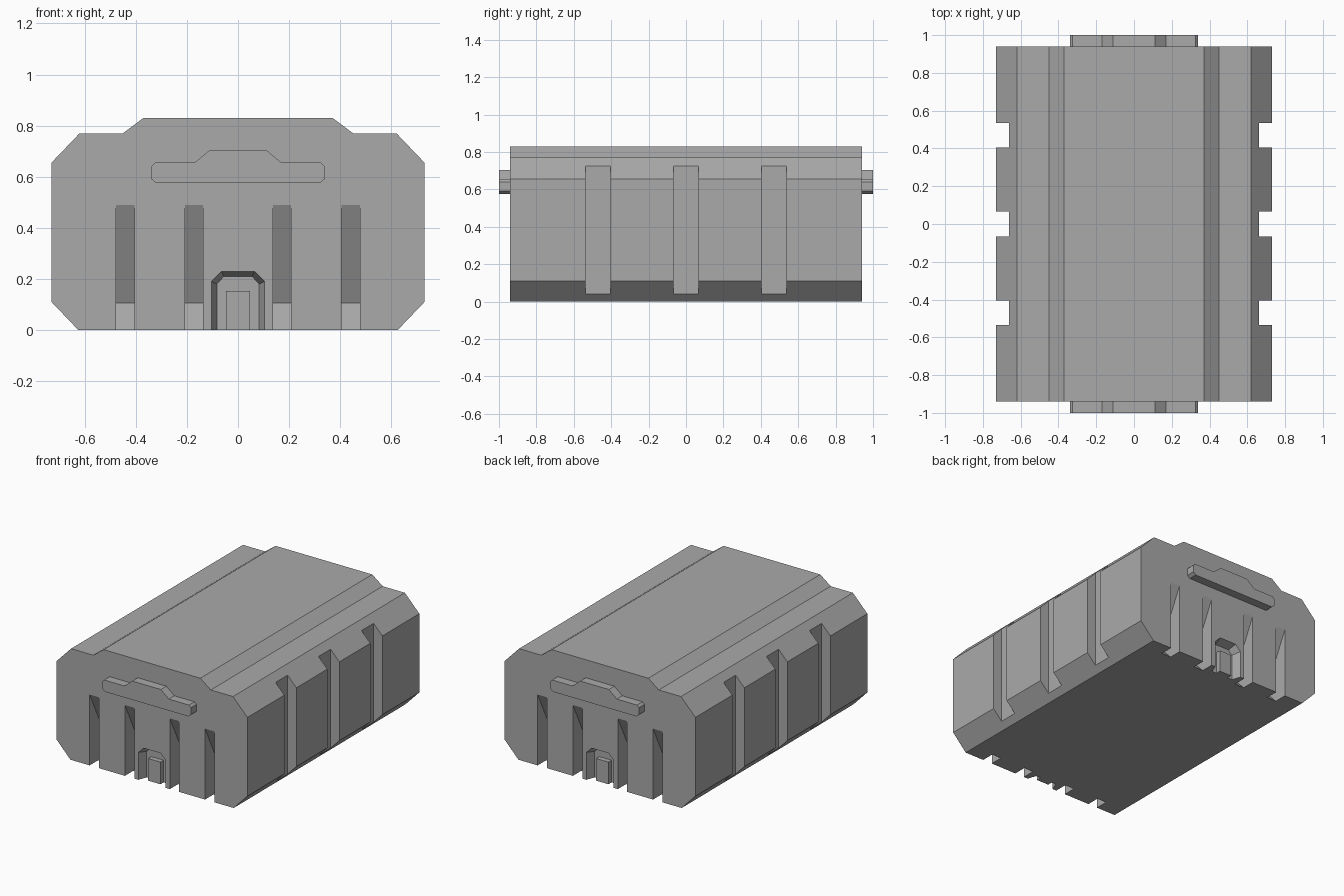
import bpy
import bmesh
from mathutils import Vector

if "Cube" in bpy.data.objects:
    bpy.data.objects.remove(bpy.data.objects["Cube"])

grey = bpy.data.materials.new("plain grey")
grey.use_nodes = True
COLOUR = (0.4, 0.4, 0.4, 1)
grey.diffuse_color = COLOUR
grey.node_tree.nodes["Principled BSDF"].inputs["Base Color"].default_value = COLOUR

END = 0.94  # distance of the end walls from the centre


def loft(name, near, far):
    """Solid between two matching outlines of 3D points."""
    bm = bmesh.new()
    a = [bm.verts.new(p) for p in near]
    b = [bm.verts.new(p) for p in far]
    bm.faces.new(a)
    bm.faces.new(b[::-1])
    for i in range(len(a)):
        j = (i + 1) % len(a)
        bm.faces.new((a[i], b[i], b[j], a[j]))
    bmesh.ops.recalc_face_normals(bm, faces=bm.faces)
    mesh = bpy.data.meshes.new(name)
    bm.to_mesh(mesh)
    bm.free()
    obj = bpy.data.objects.new(name, mesh)
    bpy.context.collection.objects.link(obj)
    mesh.materials.append(grey)
    return obj


def mirrored(half):
    """Full symmetric (x, z) outline from its +x half."""
    return half + [(-x, z) for x, z in reversed(half)]


def extrude_y(name, outline, y0, y1):
    return loft(name, [(x, y0, z) for x, z in outline], [(x, y1, z) for x, z in outline])


def extrude_x(name, outline, x0, x1):
    return loft(name, [(x0, y, z) for y, z in outline], [(x1, y, z) for y, z in outline])


def cut(target, cutter):
    mod = target.modifiers.new("cut", "BOOLEAN")
    mod.operation = "DIFFERENCE"
    mod.solver = "EXACT"
    mod.object = cutter
    bpy.context.view_layer.objects.active = target
    bpy.ops.object.modifier_apply(modifier=mod.name)
    bpy.data.objects.remove(cutter)


# Main body with chamfered edges and raised lid
body = extrude_y("body", mirrored([(0.625, 0), (0.73, 0.11), (0.73, 0.655),
                                   (0.62, 0.77), (0.45, 0.77), (0.37, 0.83)]), -END, END)

# Vertical slots down both long sides
for side in (-1, 1):
    for y in (-0.47, 0, 0.47):
        slot = [(y - 0.066, -0.1), (y + 0.066, -0.1), (y + 0.066, 1), (y - 0.066, 1)]
        cut(body, extrude_x("slot_cutter", slot, side * 0.663, side * 0.9))

for end, label in ((-1, "front"), (1, "back")):
    # Wedge grooves, deepest near the foot
    groove = [(end * y, z) for y, z in ((END, 0.49), (END - 0.19, 0.105), (END - 0.09, 0),
                                        (END - 0.09, -0.1), (1.1, -0.1), (1.1, 0.49))]
    for side in (-1, 1):
        for x in (0.172, 0.442):
            cut(body, extrude_x("groove_cutter", groove, side * x - 0.036, side * x + 0.036))

    # Tapered doorway recess
    outer = mirrored([(0.105, -0.05), (0.105, 0.19), (0.065, 0.23)])
    inner = mirrored([(0.083, -0.05), (0.083, 0.18), (0.055, 0.21)])
    cut(body, loft("doorway_cutter", [(x, end * (END + 0.001), z) for x, z in outer],
                   [(x, end * (END - 0.06), z) for x, z in inner]))

    # Door panel standing in the recess
    extrude_y(label + "_door", mirrored([(0.047, 0), (0.047, 0.153)]),
              end * (END - 0.065), end * (END - 0.025))

    # Raised handle bar with stepped top
    extrude_y(label + "_handle", mirrored([(0.32, 0.575), (0.34, 0.592), (0.34, 0.64),
                                           (0.325, 0.655), (0.17, 0.655), (0.11, 0.705)]),
              end * (END - 0.01), end)
